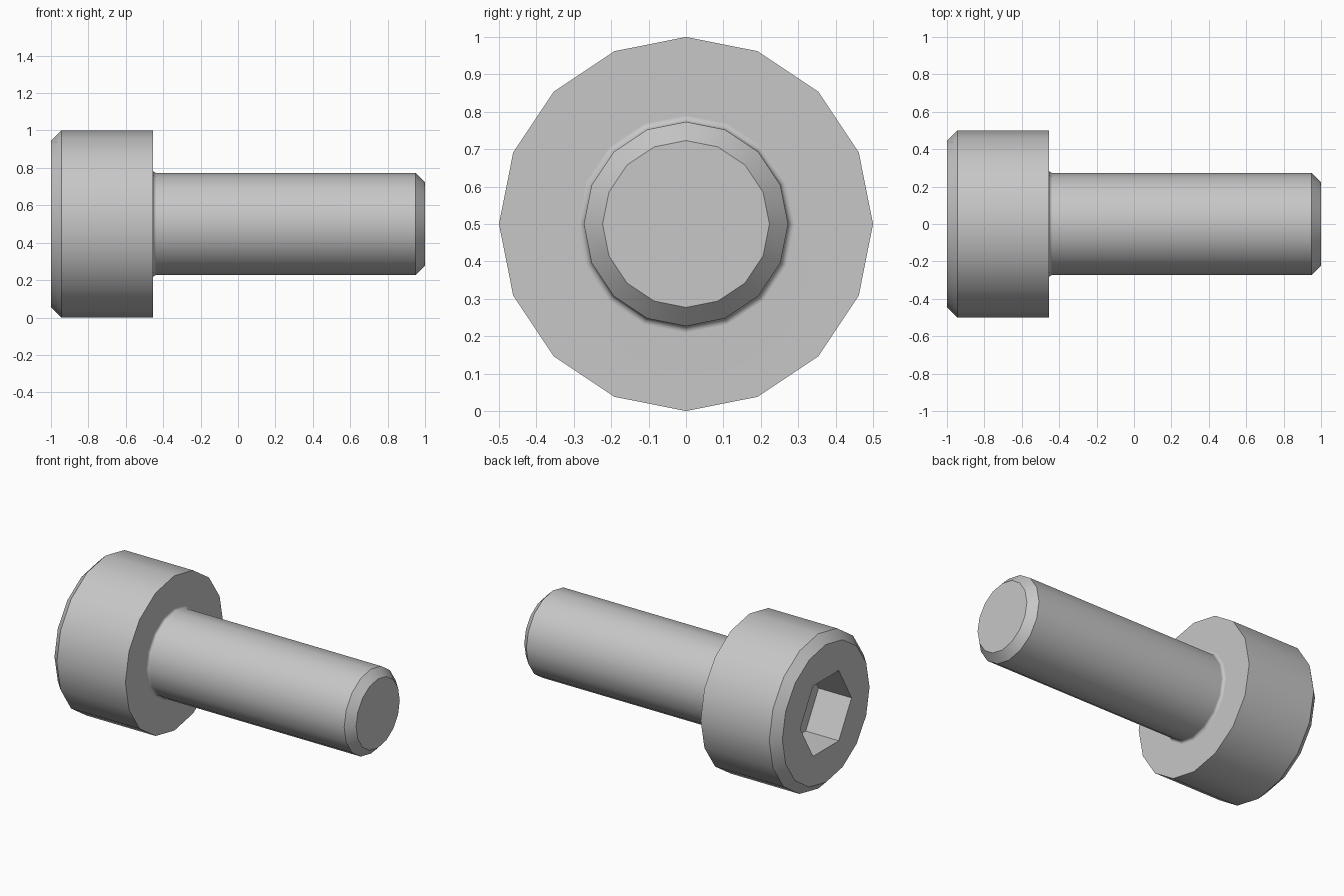
import bpy
import bmesh
from math import sin, cos, pi, radians
from mathutils import Matrix

cube = bpy.data.objects.get("Cube")
if cube:
    bpy.data.objects.remove(cube)

SIDES = 16
AXIS_Z = 0.5
HEAD_R, HEAD_CHAMFER = 0.5, 0.055
SHANK_R, TIP_CHAMFER = 0.273, 0.05
HEAD_END = -0.455
FILLET = 0.018
SOCKET_R, SOCKET_DEPTH = 0.262, 0.236

steel = bpy.data.materials.new("steel grey")
steel.use_nodes = True
colour = (0.57, 0.57, 0.57, 1)
steel.diffuse_color = colour
steel.node_tree.nodes["Principled BSDF"].inputs["Base Color"].default_value = colour


def lathe(name, profile, sides):
    """Closed solid from (x, radius) points turned about the screw axis."""
    bm = bmesh.new()
    rings = []
    for x, r in profile:
        angles = [2 * pi * i / sides for i in range(sides)]
        rings.append([bm.verts.new((x, r * cos(a), AXIS_Z + r * sin(a))) for a in angles])
    for a, b in zip(rings, rings[1:]):
        for i in range(sides):
            j = (i + 1) % sides
            bm.faces.new((a[i], a[j], b[j], b[i]))
    bm.faces.new(rings[0])
    bm.faces.new(rings[-1])
    bmesh.ops.recalc_face_normals(bm, faces=bm.faces)
    mesh = bpy.data.meshes.new(name)
    bm.to_mesh(mesh)
    bm.free()
    mesh.materials.append(steel)
    obj = bpy.data.objects.new(name, mesh)
    bpy.context.collection.objects.link(obj)
    return obj


# Head and shank in one profile, joined by a small rounded fillet
fillet = [(HEAD_END + FILLET * (1 - cos(t)), SHANK_R + FILLET * (1 - sin(t)))
          for t in (i * pi / 8 for i in range(5))]
profile = [(-1, HEAD_R - HEAD_CHAMFER), (-1 + HEAD_CHAMFER, HEAD_R), (HEAD_END, HEAD_R)]
profile += fillet
profile += [(1 - TIP_CHAMFER, SHANK_R), (1, SHANK_R - TIP_CHAMFER)]
screw = lathe("screw_body", profile, SIDES)

# Hexagonal socket cut into the head
cutter = lathe("socket_cutter", [(-1.2, SOCKET_R), (-1 + SOCKET_DEPTH, SOCKET_R)], 6)
cutter.hide_render = True
cut = screw.modifiers.new("hex_socket", 'BOOLEAN')
cut.operation = 'DIFFERENCE'
cut.solver = 'EXACT'
cut.object = cutter

bpy.ops.object.select_all(action='DESELECT')
screw.select_set(True)
bpy.context.view_layer.objects.active = screw
bpy.ops.object.modifier_apply(modifier=cut.name)
bpy.data.objects.remove(cutter)

# Smooth sides with crisp chamfers and flat end faces
bpy.ops.object.shade_smooth_by_angle(angle=radians(30))
normals = screw.modifiers.new("flat_end_normals", 'WEIGHTED_NORMAL')
normals.keep_sharp = True
